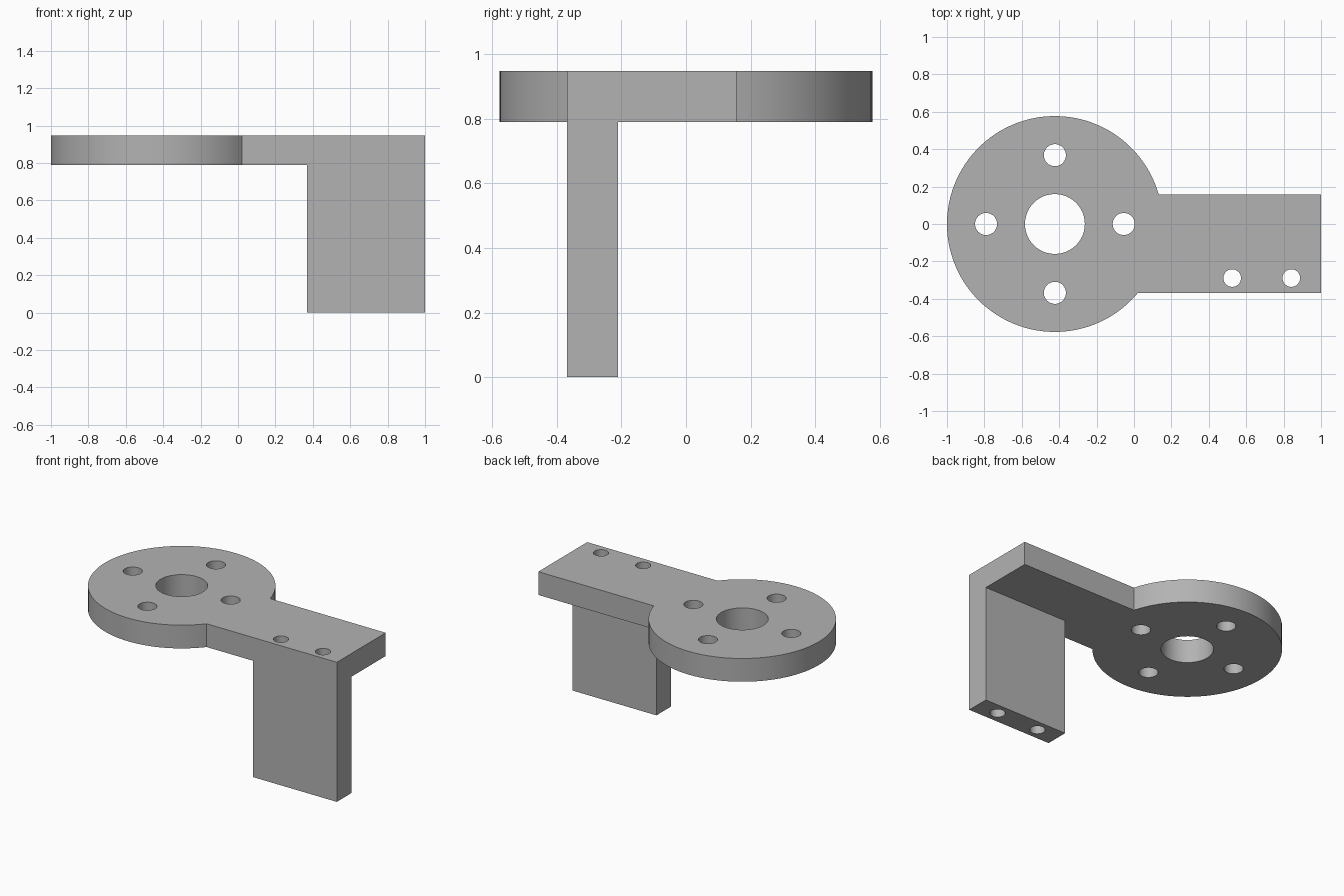
import bpy, bmesh, math

cube = bpy.data.objects.get("Cube")
if cube:
    bpy.data.objects.remove(cube, do_unlink=True)

TOP, BOTTOM = 0.948, 0.79
CENTRE_X, RADIUS = -0.423, 0.577
ARM_FRONT, ARM_BACK = -0.368, 0.157
LEG_INNER_X, LEG_BACK = 0.37, -0.211
BOLT_CIRCLE = 0.368

grey = bpy.data.materials.new("plain grey")
grey.use_nodes = True
colour = (0.45, 0.45, 0.45, 1)
grey.diffuse_color = colour
grey.node_tree.nodes["Principled BSDF"].inputs["Base Color"].default_value = colour


def prism(name, outline, low, high):
    """Extrude a counter-clockwise outline from low to high."""
    bm = bmesh.new()
    base = bm.faces.new([bm.verts.new((x, y, low)) for x, y in outline])
    grown = bmesh.ops.extrude_face_region(bm, geom=[base])["geom"]
    verts = [v for v in grown if isinstance(v, bmesh.types.BMVert)]
    bmesh.ops.translate(bm, verts=verts, vec=(0, 0, high - low))
    bmesh.ops.recalc_face_normals(bm, faces=bm.faces)
    mesh = bpy.data.meshes.new(name)
    bm.to_mesh(mesh)
    bm.free()
    mesh.materials.append(grey)
    obj = bpy.data.objects.new(name, mesh)
    bpy.context.collection.objects.link(obj)
    return obj


def arc(x, y, radius, start, end, steps):
    angles = [start + (end - start) * i / steps for i in range(steps + 1)]
    return [(x + radius * math.cos(a), y + radius * math.sin(a)) for a in angles]


def combine(target, other, operation):
    """Apply a boolean and remove the helper."""
    mod = target.modifiers.new(operation.lower(), "BOOLEAN")
    mod.operation, mod.solver, mod.object = operation, "EXACT", other
    bpy.context.view_layer.objects.active = target
    bpy.ops.object.modifier_apply(modifier=mod.name)
    bpy.data.objects.remove(other, do_unlink=True)


def drill(target, x, y, radius):
    hole = arc(x, y, radius, 0, math.tau, 48)[:-1]
    cutter = prism("hole_cutter", hole, -0.1, 1.1)
    cutter.hide_render = True
    combine(target, cutter, "DIFFERENCE")


# Round plate with its offset arm, as one outline
start = math.asin(ARM_BACK / RADIUS)
end = math.tau + math.asin(ARM_FRONT / RADIUS)
outline = arc(CENTRE_X, 0, RADIUS, start, end, 96)
outline += [(1, ARM_FRONT), (1, ARM_BACK)]
bracket = prism("mounting_bracket", outline, BOTTOM, TOP)

# Leg under the front edge of the arm
leg = prism("leg", [(LEG_INNER_X, ARM_FRONT), (1, ARM_FRONT),
                    (1, LEG_BACK), (LEG_INNER_X, LEG_BACK)], 0, TOP)
combine(bracket, leg, "UNION")

# Centre bore, four bolt holes and two long holes down the leg
drill(bracket, CENTRE_X, 0, 0.16)
for i in range(4):
    angle = i * math.pi / 2
    drill(bracket, CENTRE_X + BOLT_CIRCLE * math.cos(angle),
          BOLT_CIRCLE * math.sin(angle), 0.059)
for x in (0.525, 0.841):
    drill(bracket, x, -0.289, 0.047)

# Smooth curved walls, sharp corners
bpy.ops.object.select_all(action="DESELECT")
bracket.select_set(True)
bpy.context.view_layer.objects.active = bracket
bpy.ops.object.shade_smooth_by_angle(angle=math.radians(30))
